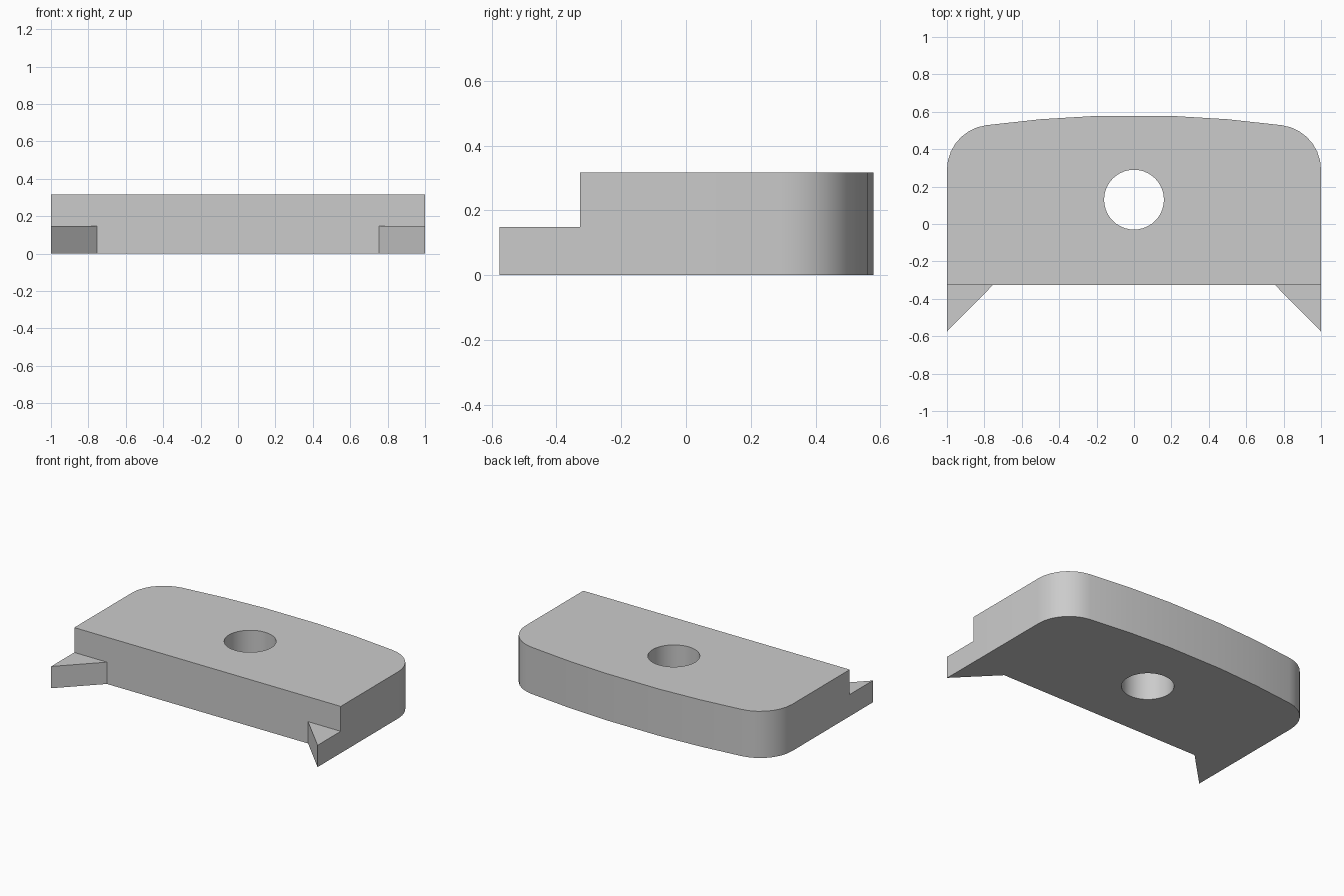
import bpy
import bmesh
from math import sin, cos, pi, radians

if "Cube" in bpy.data.objects:
    bpy.data.objects.remove(bpy.data.objects["Cube"], do_unlink=True)

HEIGHT, SPUR_HEIGHT = 0.317, 0.148
FRONT, TIP = -0.327, -0.575

grey = bpy.data.materials.new("plain grey")
grey.use_nodes = True
colour = (0.6, 0.6, 0.6, 1)
grey.diffuse_color = colour
grey.node_tree.nodes["Principled BSDF"].inputs["Base Color"].default_value = colour


def arc(cx, cy, r, start, end, steps):
    """Points along a circular arc, angles in degrees."""
    angles = [radians(start + (end - start) * i / steps) for i in range(steps + 1)]
    return [(cx + r * cos(a), cy + r * sin(a)) for a in angles]


def prism(name, loops, height):
    """Fill an outline (further loops are holes) and extrude it upwards."""
    bm = bmesh.new()
    edges = []
    for loop in loops:
        verts = [bm.verts.new((x, y, 0)) for x, y in loop]
        edges += [bm.edges.new((v, verts[i - 1])) for i, v in enumerate(verts)]
    bmesh.ops.triangle_fill(bm, edges=edges, use_beauty=True, normal=(0, 0, 1))
    new = bmesh.ops.extrude_face_region(bm, geom=bm.faces[:], use_keep_orig=True)
    top = [g for g in new["geom"] if isinstance(g, bmesh.types.BMVert)]
    bmesh.ops.translate(bm, verts=top, vec=(0, 0, height))
    bmesh.ops.recalc_face_normals(bm, faces=bm.faces[:])
    mesh = bpy.data.meshes.new(name)
    bm.to_mesh(mesh)
    bm.free()
    mesh.materials.append(grey)
    obj = bpy.data.objects.new(name, mesh)
    bpy.context.collection.objects.link(obj)
    bpy.ops.object.select_all(action='DESELECT')
    obj.select_set(True)
    bpy.context.view_layer.objects.active = obj
    bpy.ops.object.shade_smooth_by_angle(angle=radians(30))
    return obj


# Plate: straight front, rounded rear corners, gently crowned back
right_half = [(1, FRONT)] + arc(0.76, 0.29, 0.24, 0, 83, 7) + [(0.5, 0.56), (0.2, 0.578)]
outline = right_half + [(-x, y) for x, y in reversed(right_half)]
hole = arc(0, 0.13, 0.16, 0, 360, 40)[:-1]
prism("plate", [outline, hole], HEIGHT)

# Low triangular spurs at the front corners
for side, s in (("left", 1), ("right", -1)):
    prism(side + "_spur", [[(s, TIP), (s, FRONT), (s * 0.755, FRONT)]], SPUR_HEIGHT)
